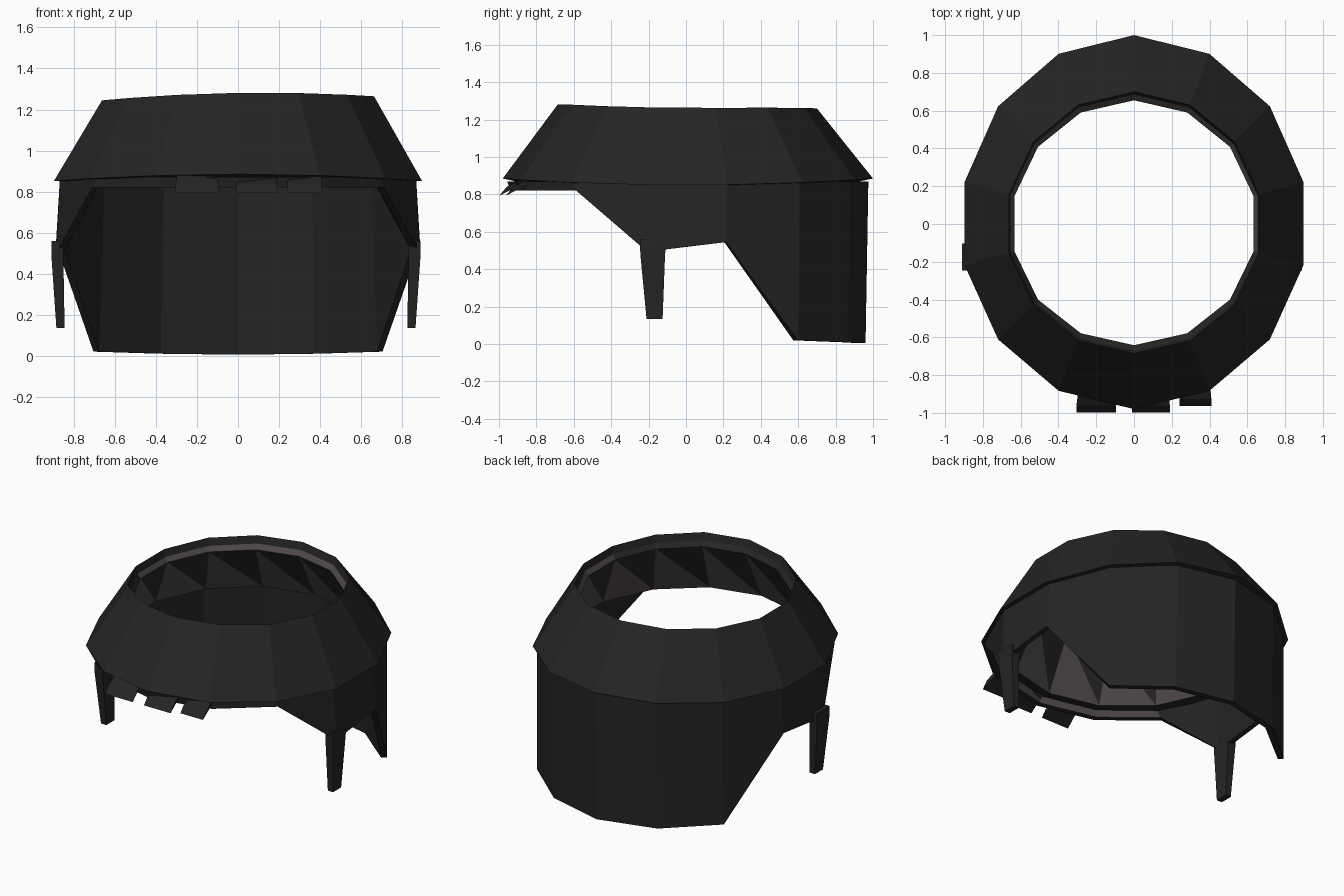
import bpy, bmesh, math

if "Cube" in bpy.data.objects:
    bpy.data.objects.remove(bpy.data.objects["Cube"])


def material(name, r, g, b):
    m = bpy.data.materials.new(name)
    m.use_nodes = True
    m.diffuse_color = (r, g, b, 1)
    node = m.node_tree.nodes["Principled BSDF"]
    node.inputs["Base Color"].default_value = (r, g, b, 1)
    node.inputs["Roughness"].default_value = 0.8
    return m


BLACK = material("soft black", 0.018, 0.018, 0.018)
BROWN = material("dark grey brown", 0.075, 0.064, 0.062)
N = 14


def finish(name, bm):
    bmesh.ops.recalc_face_normals(bm, faces=bm.faces[:])
    me = bpy.data.meshes.new(name)
    bm.to_mesh(me)
    bm.free()
    me.materials.append(BLACK)
    me.materials.append(BROWN)
    ob = bpy.data.objects.new(name, me)
    bpy.context.collection.objects.link(ob)
    return ob


def ring(bm, rx, ry, height):
    """Ring of N vertices starting at the back; height is a function of x, c, k."""
    out = []
    for k in range(N):
        a = math.tau * k / N
        x, c = rx * math.sin(a), math.cos(a)
        y = ry * c * (1 if c > 0 else 0.98)
        out.append(bm.verts.new((x, y, height(x, c, k))))
    return out


def bridge(bm, a, b):
    return [bm.faces.new((a[i], a[(i + 1) % N], b[(i + 1) % N], b[i])) for i in range(N)]


# Sloping crown band with an open top
def rim_z(x, c, k):
    return 0.85 + 0.035 * c * c


def top_z(x, c, k):
    return 1.253 + 0.015 * x + (0.028 if c < 0 else 0.007) * c * c


bm = bmesh.new()
rim = ring(bm, 0.92, 1.0, rim_z)
top = ring(bm, 0.68, 0.70, top_z)
lip = ring(bm, 0.67, 0.685, lambda x, c, k: top_z(x, c, k) - 0.05)
ledge = ring(bm, 0.65, 0.655, lambda x, c, k: top_z(x, c, k) - 0.08)
low = ring(bm, 0.77, 0.83, lambda x, c, k: 0.85)
for a, b in ((rim, top), (top, lip), (low, rim)):
    bridge(bm, a, b)
for f in bridge(bm, lip, ledge):
    f.material_index = int(f.calc_center_median().y > -0.1)
# Inner wall alternates black and brown triangles
for i in range(N):
    j = (i + 1) % N
    bm.faces.new((ledge[i], ledge[j], low[j]))
    bm.faces.new((ledge[i], low[j], low[i])).material_index = 1
finish("crown_band", bm)

# Lower shell: long at the back, stepped up over the ears and forehead
EDGE = [0.005, 0.01, 0.02, 0.545, 0.495, 0.82, 0.82, 0.82]


def edge_z(x, c, k):
    return EDGE[min(k, N - k)]


def shell_top(x, c, k):
    return 0.87


bm = bmesh.new()
outer_top = ring(bm, 0.89, 0.975, shell_top)
outer_low = ring(bm, 0.91, 0.96, edge_z)
inner_low = ring(bm, 0.875, 0.92, edge_z)
inner_top = ring(bm, 0.83, 0.91, shell_top)
for v in outer_low + inner_low:
    if v.co.y > 0.4:
        v.co.x *= 0.99
bridge(bm, outer_top, outer_low)
bridge(bm, outer_low, inner_low)
for f in bridge(bm, inner_low, inner_top):
    f.material_index = int(f.calc_center_median().y < -0.4)
bridge(bm, inner_top, outer_top)
finish("lower_shell", bm)


def strand(name, sections):
    """Four-sided tapered strand; each section is centre and half sizes in the given axes."""
    bm = bmesh.new()
    loops = []
    for (x, y, z), u, w in sections:
        loops.append([bm.verts.new((x + s * u[0] + t * w[0], y + s * u[1] + t * w[1],
                                    z + s * u[2] + t * w[2]))
                      for s, t in ((-1, -1), (1, -1), (1, 1), (-1, 1))])
    for a, b in zip(loops, loops[1:]):
        for i in range(4):
            j = (i + 1) % 4
            bm.faces.new((a[i], a[j], b[j], b[i]))
    bm.faces.new(loops[0])
    bm.faces.new(loops[-1])
    return finish(name, bm)


# Sideburns hanging in front of the ears
for side, name in ((1, "left_sideburn"), (-1, "right_sideburn")):
    shift = -0.01
    strand(name, [
        ((side * 0.87 + shift, -0.175, 0.56), (0.03, 0, 0), (0, 0.072, 0)),
        ((side * 0.87 + shift, -0.178, 0.48), (0.029, 0, 0), (0, 0.066, 0)),
        ((side * 0.855 + shift, -0.168, 0.135), (0.02, 0, 0), (0, 0.043, 0)),
    ])

# Three short fringe locks jutting from the forehead edge
for label, x, half, y, lift in (("right", -0.20, 0.105, -0.98, 0.02),
                                ("middle", 0.09, 0.10, -0.98, 0.0),
                                ("left", 0.325, 0.085, -0.945, 0.0)):
    strand(label + "_fringe_lock", [
        ((x, y + 0.12, 0.88 + lift), (half * 0.85, 0, 0), (0, 0.018, 0.025)),
        ((x, y, 0.815), (half, 0, 0), (0, 0.018, 0.022)),
    ])
